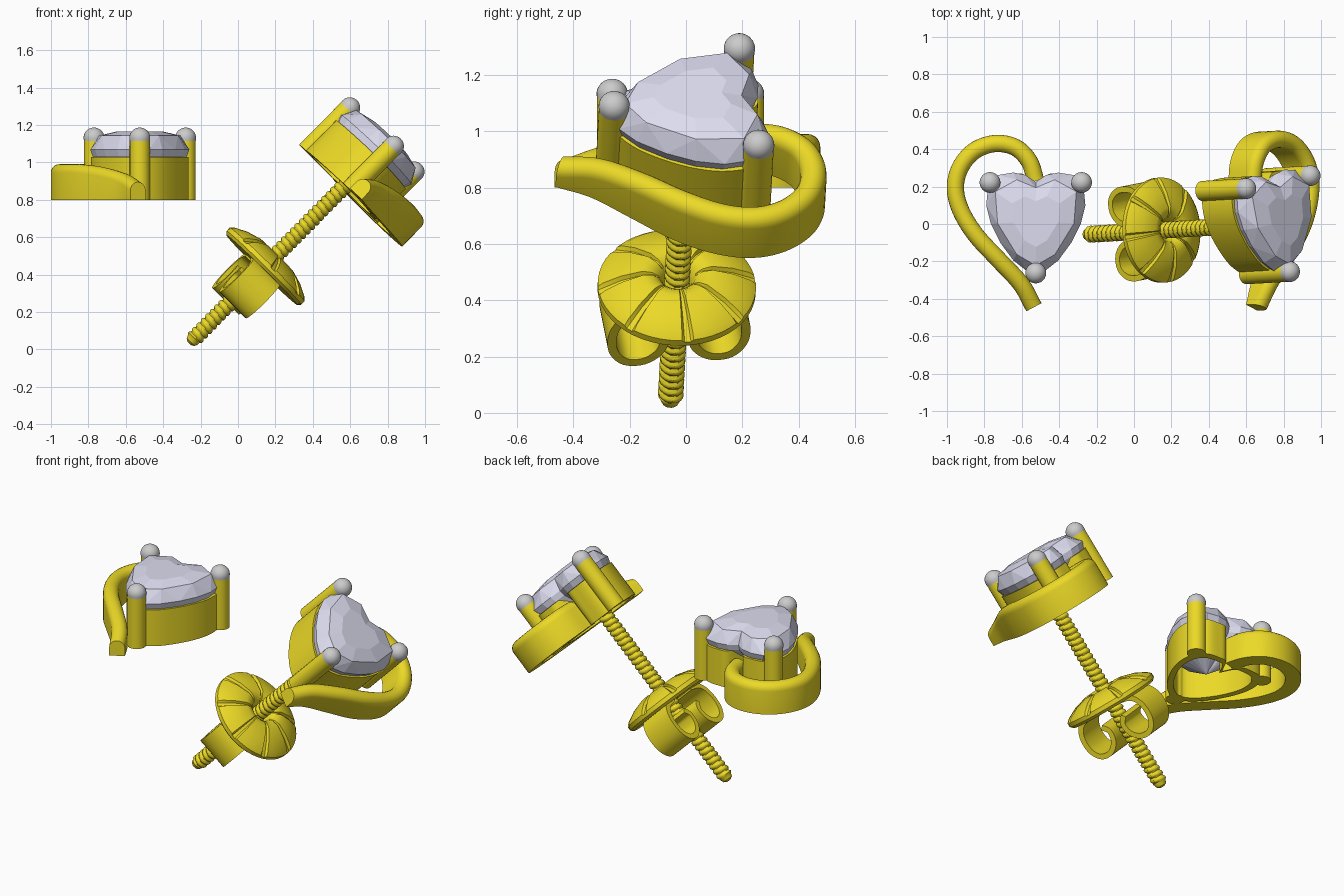
import bpy, bmesh
from math import sin, cos, pi, radians
from mathutils import Matrix, Vector

if "Cube" in bpy.data.objects:
    bpy.data.objects.remove(bpy.data.objects["Cube"])


def material(name, rgb):
    m = bpy.data.materials.new(name)
    m.diffuse_color = (*rgb, 1)
    m.use_nodes = True
    m.node_tree.nodes["Principled BSDF"].inputs["Base Color"].default_value = m.diffuse_color
    return m


GOLD = material("gold", (0.84, 0.70, 0.02))
GEM = material("pale_gem", (0.72, 0.72, 0.87))


def make(name, verts, faces, M, mat=None, smooth=True):
    me = bpy.data.meshes.new(name)
    me.from_pydata([tuple(M @ Vector(v)) for v in verts], [], faces)
    bm = bmesh.new()
    bm.from_mesh(me)
    bmesh.ops.remove_doubles(bm, verts=bm.verts, dist=1e-5)
    bmesh.ops.recalc_face_normals(bm, faces=bm.faces)
    bm.to_mesh(me)
    bm.free()
    ob = bpy.data.objects.new(name, me)
    bpy.context.collection.objects.link(ob)
    if mat:
        me.materials.append(mat)
    if smooth:
        bpy.ops.object.select_all(action='DESELECT')
        bpy.context.view_layer.objects.active = ob
        ob.select_set(True)
        bpy.ops.object.shade_smooth_by_angle(angle=radians(35))
    return ob


def loft(name, rings, M, mat=None, loop=False, caps=True):
    """Skin a list of equal closed rings; loop joins last ring to first."""
    n, k = len(rings[0]), len(rings)
    verts = [p for r in rings for p in r]
    faces = []
    for a in range(k if loop else k - 1):
        b = (a + 1) % k
        for i in range(n):
            j = (i + 1) % n
            faces.append((a * n + i, a * n + j, b * n + j, b * n + i))
    if caps and not loop:
        faces += [tuple(range(n)), tuple(range((k - 1) * n, k * n))]
    return make(name, verts, faces, M, mat)


def circle(r, z, n=24, c=(0, 0)):
    r = max(r, 0.001)
    return [(c[0] + r * cos(2 * pi * i / n), c[1] + r * sin(2 * pi * i / n), z) for i in range(n)]


def spline(pts, steps=6):
    """Catmull-Rom through points of any dimension."""
    P = [Vector(p) for p in pts]
    P = [2 * P[0] - P[1]] + P + [2 * P[-1] - P[-2]]
    out = []
    for i in range(1, len(P) - 2):
        a, b, c, d = P[i - 1:i + 3]
        for s in range(steps):
            t = s / steps
            out.append(0.5 * (2 * b + (c - a) * t + (2 * a - 5 * b + 4 * c - d) * t * t
                              + (3 * b - a - 3 * c + d) * t ** 3))
    return out + [P[-2]]


HALF = [(0.055, 0.262), (0.12, 0.275), (0.2, 0.262), (0.255, 0.2), (0.265, 0.1),
        (0.24, 0), (0.19, -0.1), (0.12, -0.195), (0.05, -0.25), (0, -0.265)]


def heart(cleft, steps):
    h = [(p[0], p[1]) for p in spline([(0, cleft)] + HALF, steps)]
    return h + [(-x, y) for x, y in h[-2:0:-1]]


def scaled(pts, s, z):
    return [(x * s, 0.02 + (y - 0.02) * s, z) for x, y in pts]


def stone(name, M):
    g = heart(0.225, 1)
    n, h = len(g), len(g) // 2
    low, gird = scaled(g, 0.95, 0.232), scaled(g, 1.0, 0.268)
    pav = scaled(g, 0.55, 0.13)
    crown, table = scaled(g[::2], 0.85, 0.343), scaled(g[::2], 0.5, 0.364)
    verts = [(0, 0.02, 0.04)] + pav + low + gird + crown + table
    p, l, q, c, t = 1, 1 + n, 1 + 2 * n, 1 + 3 * n, 1 + 3 * n + h
    faces = [tuple(t + i for i in range(h))]
    for i in range(n):
        j = (i + 1) % n
        faces += [(0, p + i, p + j), (p + i, l + i, l + j), (p + i, l + j, p + j),
                  (l + i, q + i, q + j, l + j)]
    for i in range(h):
        j = (i + 1) % h
        a, b, d = q + 2 * i, q + 2 * i + 1, q + (2 * i + 2) % n
        faces += [(c + i, a, b), (c + i, b, c + j), (b, d, c + j),
                  (c + i, c + j, t + j), (c + i, t + j, t + i)]
    make(name, verts, faces, M, GEM, smooth=False)


# half-heart ribbon path: x, y, height
RIBBON = [(0, 0.23, 0.185), (-0.035, 0.335, 0.19), (-0.11, 0.41, 0.19), (-0.22, 0.43, 0.19),
          (-0.33, 0.39, 0.19), (-0.405, 0.3, 0.19), (-0.43, 0.19, 0.19), (-0.4, 0.07, 0.19),
          (-0.32, -0.06, 0.19), (-0.2, -0.19, 0.175), (-0.08, -0.32, 0.14), (-0.01, -0.445, 0.095)]


def ribbon(name, M):
    path = spline(RIBBON, 6)
    w, rings = 0.046, []
    for i, p in enumerate(path):
        d = path[min(i + 1, len(path) - 1)] - path[max(i - 1, 0)]
        nrm = Vector((-d.y, d.x, 0)).normalized()
        prof = [(-w, 0)] + [(-w * cos(pi * k / 10), p.z - w + w * sin(pi * k / 10))
                            for k in range(11)] + [(w, 0)]
        rings.append([(p.x + nrm.x * u, p.y + nrm.y * u, z) for u, z in prof])
    loft(name, rings, M, GOLD)


def head(side, M):
    # hollow heart seat
    s = heart(0.16, 5)
    loft(side + "_seat", [scaled(s, 0.98, 0), scaled(s, 0.98, 0.228),
                          scaled(s, 0.82, 0.228), scaled(s, 0.82, 0)], M, GOLD, loop=True)
    stone(side + "_heart_stone", M)
    ribbon(side + "_ribbon", M)
    # three prongs with ball tips
    r = 0.054
    for i, c in enumerate([(-0.245, 0.222), (0.245, 0.222), (0, -0.262)]):
        loft(f"{side}_prong_{i}", [circle(r, 0, c=c), circle(r, 0.325, c=c)], M, GOLD)
        tip = [circle(r, 0.315, c=c)] + [circle(1.03 * r * cos(a * pi / 16), 0.332 + r * sin(a * pi / 16), c=c)
                                         for a in range(-1, 9)]
        loft(f"{side}_prong_tip_{i}", tip, M)


# flat-standing earring and tilted (mirrored) earring
head("left", Matrix.Translation((-0.525, 0, 0.8)))
N = Vector((0.70, 0.04, 0.71)).normalized()
X = Vector((0.70, 0.14, -0.70))
X = (X - N * X.dot(N)).normalized()
Y = N.cross(X)
T = Matrix((X, Y, N)).transposed().to_4x4()
T.translation = (0.566, -0.009, 0.87)
head("right", T @ Matrix.Scale(-1, 4, (1, 0, 0)))

# threaded post
rings = [circle(r, z, 16) for r, z in [(0.012, -1.178), (0.03, -1.168), (0.037, -1.15)]]
pitch = 0.034
for k in range(208):
    z = -1.14 + k * pitch / 6
    ring = []
    for i in range(16):
        f = (k / 6 + i / 16) % 1
        r = 0.035 + 0.011 * min(1, 1.6 * (1 - abs(2 * f - 1)))
        ring.append((r * cos(2 * pi * i / 16), r * sin(2 * pi * i / 16), z))
    rings.append(ring)
loft("threaded_post", rings, T, GOLD)

# domed backing disc with radial grooves
prof = [(0.05, -0.62, 0), (0.05, -0.575, 0), (0.065, -0.54, 0), (0.09, -0.52, 0.4), (0.125, -0.513, 1),
        (0.2, -0.535, 1), (0.262, -0.567, 1), (0.281, -0.585, 0.5), (0.281, -0.61, 0), (0.265, -0.626, 0)]
angles = [2 * pi * k / 8 + o for k in range(8)
          for o in (-0.075, -0.04, 0, 0.04, 0.075, 0.2, 0.32, 0.45, 0.58)]
rings = [[(r * cos(a), r * sin(a), z - g * (0.016 if i % 9 in (1, 2, 3) else 0))
          for i, a in enumerate(angles)] for r, z, g in prof]
loft("backing_disc", rings, T, GOLD, loop=True)

# two rolled scroll springs under the disc
for sgn, label in ((1, "a"), (-1, "b")):
    path = spline([(0.1, -0.615), (0.19, -0.635), (0.235, -0.7), (0.235, -0.79), (0.19, -0.85),
                   (0.12, -0.855), (0.065, -0.81), (0.052, -0.745), (0.085, -0.705)], 5)
    rings = []
    for i, p in enumerate(path):
        d = (path[min(i + 1, len(path) - 1)] - path[max(i - 1, 0)]).normalized()
        n = Vector((-d.y, d.x)) * 0.016
        rings.append([(x, sgn * (p.x + s * n.x), p.y + s * n.y)
                      for x, s in ((-0.1, -1), (0.1, -1), (0.1, 1), (-0.1, 1))])
    loft("scroll_spring_" + label, rings, T, GOLD)
